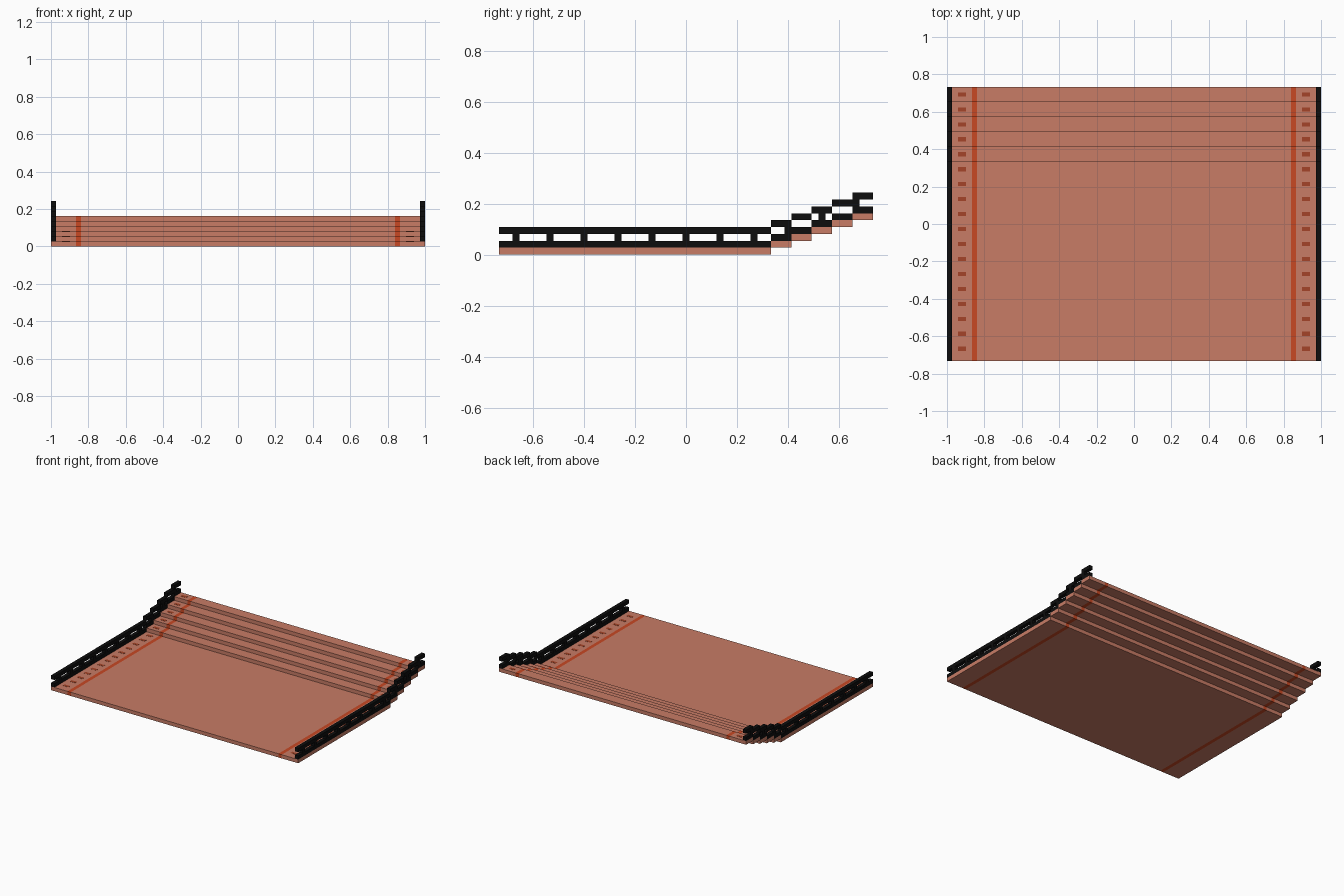
import bpy, bmesh

cube = bpy.data.objects.get("Cube")
if cube:
    bpy.data.objects.remove(cube, do_unlink=True)


def srgb(c):
    c /= 255
    return c / 12.92 if c <= 0.04045 else ((c + 0.055) / 1.055) ** 2.4


def material(name, rgb):
    m = bpy.data.materials.new(name)
    m.use_nodes = True
    col = (*[srgb(c) for c in rgb], 1)
    m.diffuse_color = col
    m.node_tree.nodes["Principled BSDF"].inputs["Base Color"].default_value = col
    return m


CLAY = material("clay", (200, 124, 102))
ORANGE = material("burnt orange", (200, 72, 35))
RUST = material("dark rust", (165, 68, 40))
BLACK = material("black", (13, 13, 13))


def boxes(name, mat, extents):
    """One object made of boxes given as (x0, x1, y0, y1, z0, z1)."""
    bm = bmesh.new()
    for x0, x1, y0, y1, z0, z1 in extents:
        vs = bmesh.ops.create_cube(bm, size=1)["verts"]
        for v in vs:
            v.co.x = x1 if v.co.x > 0 else x0
            v.co.y = y1 if v.co.y > 0 else y0
            v.co.z = z1 if v.co.z > 0 else z0
    me = bpy.data.meshes.new(name)
    bm.to_mesh(me)
    bm.free()
    me.materials.append(mat)
    ob = bpy.data.objects.new(name, me)
    bpy.context.collection.objects.link(ob)
    return ob


T = 0.027                       # slab, rail and step thickness
HALF = 0.733                    # half length
START, TREAD, STEPS = 0.333, 0.08, 5
S0, S1 = 0.84, 0.867            # stripe, inner and outer edge
RAIL = 0.973                    # inner face of the railing

# Level spans: the flat deck, then each step (y0, y1, base height)
spans = [(-HALF, START, 0)]
spans += [(START + i * TREAD, START + (i + 1) * TREAD, (i + 1) * T)
          for i in range(STEPS)]


def base_at(y):
    return next(z for y0, y1, z in spans if y0 <= y < y1)


# Deck and steps between the stripes
boxes("deck_centre", CLAY, [(-S0, S0, a, b, z, z + T) for a, b, z in spans])

post_ys = [i * 0.1333 for i in range(-5, 6)]
dash_ys = [0.693 - i * TREAD for i in range(18)]

for side, s in (("left", 1), ("right", -1)):
    def strip(x0, x1):
        return min(s * x0, s * x1), max(s * x0, s * x1)

    # Outer deck edge and the stripe running through the slab
    boxes(side + "_deck_edge", CLAY,
          [(*strip(S1, 1), a, b, z, z + T) for a, b, z in spans])
    boxes(side + "_stripe", ORANGE,
          [(*strip(S0, S1), a, b, z, z + T) for a, b, z in spans])

    # Painted dashes
    boxes(side + "_dashes", RUST,
          [(*strip(0.898, 0.942), y - 0.011, y + 0.011,
            base_at(y) + T - 0.001, base_at(y) + T + 0.001) for y in dash_ys])

    # Railing: lower and upper bars following the steps, joined by posts
    boxes(side + "_lower_rail", BLACK,
          [(*strip(RAIL, 1), a, b, z + T, z + 2 * T) for a, b, z in spans])
    boxes(side + "_upper_rail", BLACK,
          [(*strip(RAIL, 1), a, b, z + 3 * T, z + 4 * T) for a, b, z in spans])
    boxes(side + "_rail_posts", BLACK,
          [(*strip(RAIL, 1), y - T / 2, y + T / 2,
            base_at(y) + 2 * T, base_at(y) + 3 * T) for y in post_ys])
